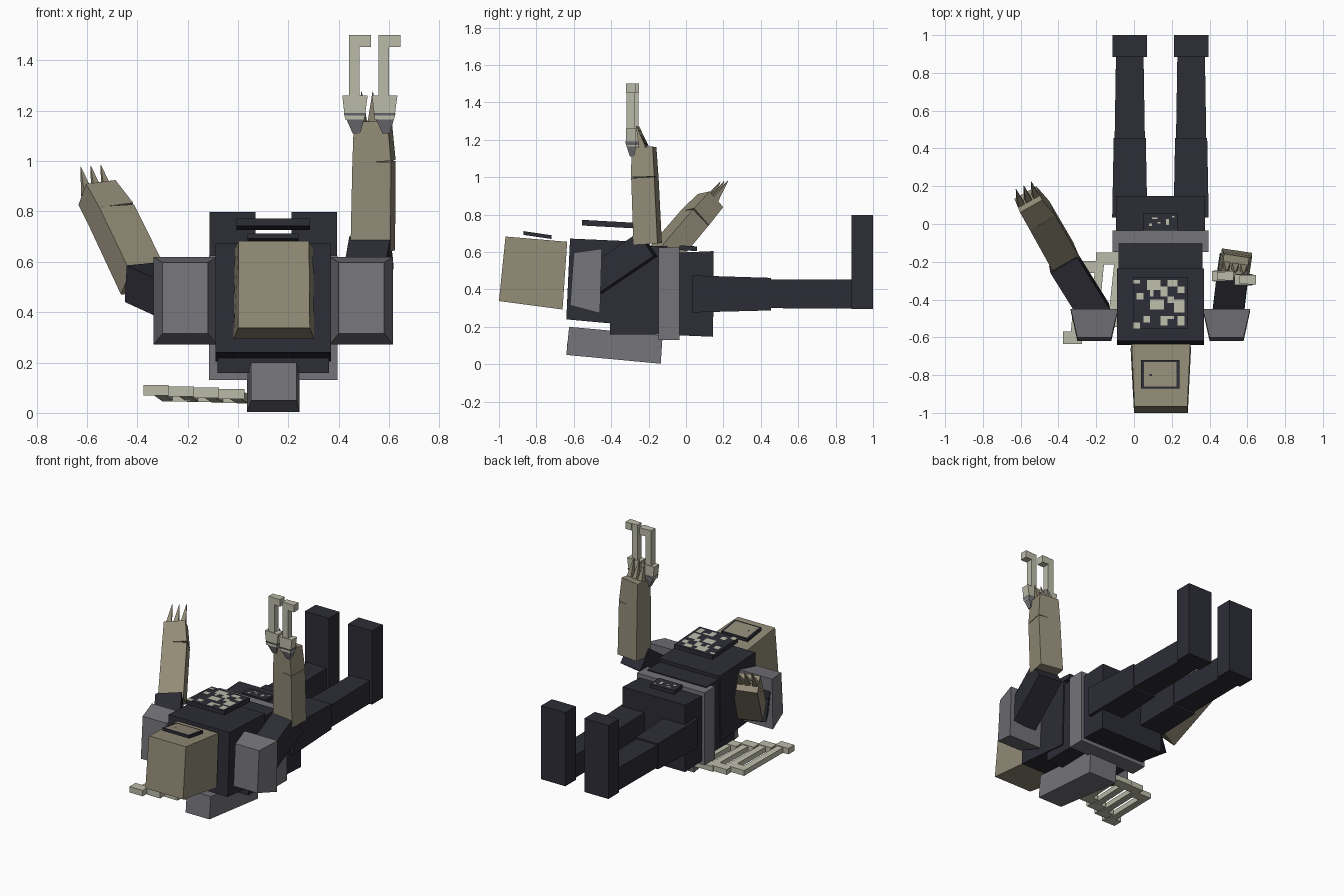
import bpy
from mathutils import Vector

if "Cube" in bpy.data.objects:
    bpy.data.objects.remove(bpy.data.objects["Cube"])


def material(name, rgb):
    m = bpy.data.materials.new(name)
    m.diffuse_color = (*rgb, 1)
    m.use_nodes = True
    m.node_tree.nodes["Principled BSDF"].inputs["Base Color"].default_value = m.diffuse_color
    return m


DARK = material("dark navy cloth", (0.026, 0.026, 0.037))
TAN = material("khaki tan", (0.29, 0.26, 0.185))
GRAY = material("mid gray", (0.175, 0.175, 0.195))
BONE = material("pale bone", (0.50, 0.50, 0.40))
MID = 0.14                                   # body centre line in x
FACES = [(3, 2, 1, 0), (4, 5, 6, 7), (0, 1, 5, 4),
         (1, 2, 6, 5), (2, 3, 7, 6), (3, 0, 4, 7)]


def mesh(name, verts, faces, *mats):
    me = bpy.data.meshes.new(name)
    me.from_pydata([tuple(v) for v in verts], [], faces)
    for m in mats:
        me.materials.append(m)
    ob = bpy.data.objects.new(name, me)
    bpy.context.collection.objects.link(ob)
    return ob


def prism(name, mat, pts):
    """Four side-view corners (y, z, x0, x1), anticlockwise seen from +x."""
    verts = [(p[2], p[0], p[1]) for p in pts] + [(p[3], p[0], p[1]) for p in pts]
    return mesh(name, verts, FACES, mat)


def box(name, mat, x0, x1, y0, y1, z0, z1):
    return prism(name, mat, [(y0, z0, x0, x1), (y1, z0, x0, x1),
                             (y1, z1, x0, x1), (y0, z1, x0, x1)])


def limb(name, mat, a, b, wide, s0, s1):
    """Tapered box from a to b; wide is the width direction, s = (width, depth)."""
    a, b = Vector(a), Vector(b)
    d = (b - a).normalized()
    w = Vector(wide)
    w = (w - d * w.dot(d)).normalized()
    t = d.cross(w)
    verts = [c + w * s[0] / 2 * i + t * s[1] / 2 * j
             for c, s in ((a, s0), (b, s1))
             for i, j in ((-1, -1), (1, -1), (1, 1), (-1, 1))]
    return mesh(name, verts, FACES, mat)


def plate(name, x0, x1, y0, y1, z0, z1, n, spots, mat, thick=0.03):
    """Tilted badge plate: dark slab with a grid top; spots are (col, row, w, h)."""
    verts, faces = [], []
    for j in range(n + 1):
        for i in range(n + 1):
            u, v = i / n, j / n
            verts.append((x0 + (x1 - x0) * u, y0 + (y1 - y0) * v, z0 + (z1 - z0) * v))
    for j in range(n):
        for i in range(n):
            k = j * (n + 1) + i
            faces.append((k, k + 1, k + n + 2, k + n + 1))
    top = len(faces)
    corners = [0, n, (n + 1) ** 2 - 1, n * (n + 1)]
    base = len(verts)
    verts += [Vector(verts[c]) - Vector((0, 0, thick)) for c in corners]
    b = [base, base + 1, base + 2, base + 3]
    faces.append(tuple(reversed(b)))
    for k in range(4):
        m = (k + 1) % 4
        faces.append((b[k], b[m], corners[m], corners[k]))
    ob = mesh(name, verts, faces, DARK, mat)
    for f in range(top):
        i, j = f % n, f // n
        if any(c <= i < c + w and r <= j < r + h for c, r, w, h in spots):
            ob.data.polygons[f].material_index = 1
    return ob


# head
prism("head", TAN, [(-1.0, 0.338, 0.0, 0.285), (-0.66, 0.293, -0.018, 0.302),
                    (-0.635, 0.655, -0.012, 0.298), (-0.965, 0.683, 0.002, 0.282)])
# torso
prism("chest", DARK, [(-0.64, 0.24, -0.09, 0.37), (-0.25, 0.205, -0.09, 0.37),
                      (-0.235, 0.655, -0.09, 0.37), (-0.62, 0.672, -0.09, 0.37)])
box("abdomen", DARK, -0.082, 0.362, -0.405, -0.10, 0.158, 0.632)
box("belt", GRAY, -0.115, 0.395, -0.148, -0.035, 0.13, 0.625)
prism("hips", DARK, [(-0.04, 0.155, -0.095, 0.375), (0.145, 0.147, -0.095, 0.375),
                     (0.148, 0.605, -0.095, 0.375), (-0.04, 0.597, -0.095, 0.375)])

# badge plates floating over head, chest and belt
plate("head_plate", 0.038, 0.24, -0.87, -0.72, 0.712, 0.69, 14,
      [(1, 1, 12, 5), (1, 6, 2, 1), (4, 6, 9, 1), (1, 7, 12, 6)], TAN, 0.02)
plate("chest_plate", -0.005, 0.285, -0.555, -0.28, 0.772, 0.757, 16,
      [(4, 12, 4, 3), (10, 13, 3, 2), (8, 10, 2, 3), (5, 6, 4, 3), (12, 5, 3, 4),
       (8, 1, 2, 3), (0, 0, 2, 2), (13, 1, 2, 3), (1, 9, 2, 2), (10, 8, 2, 2),
       (3, 2, 2, 2), (0, 14, 2, 1), (13, 11, 2, 2), (5, 10, 1, 2), (10, 3, 2, 1)], BONE)
plate("belt_plate", 0.05, 0.23, -0.035, 0.058, 0.636, 0.63, 12,
      [(2, 3, 1, 2), (3, 8, 2, 1), (8, 4, 1, 4), (5, 5, 1, 1), (10, 9, 1, 1)], BONE, 0.025)

# legs and shoulders, mirrored about the body centre line
for side, s in (("left", -1), ("right", 1)):
    c = MID + s * 0.1625

    def leg(y, z, w, o=c):
        return (y, z, o - w, o + w)
    prism(side + "_thigh", DARK, [leg(0.035, 0.277, 0.093), leg(0.455, 0.288, 0.085),
                                  leg(0.455, 0.462, 0.085), leg(0.035, 0.475, 0.093)])
    prism(side + "_shin", DARK, [leg(0.455, 0.30, 0.08), leg(0.89, 0.297, 0.073),
                                 leg(0.89, 0.452, 0.073), leg(0.455, 0.452, 0.08)])
    box(side + "_foot", DARK, c - 0.091, c + 0.091, 0.885, 1.0, 0.295, 0.797)

    def sh(y, z, a, b, s=s):
        return (y, z, *sorted((MID + s * a, MID + s * b)))
    prism(side + "_shoulder_pad", GRAY,
          [sh(-0.62, 0.315, 0.26, 0.44), sh(-0.46, 0.272, 0.225, 0.475),
           sh(-0.45, 0.618, 0.225, 0.475), sh(-0.60, 0.597, 0.26, 0.44)])


def arm(side, shoulder, elbow, bend, hand, wide, lean):
    """Sleeve, two-part forearm and three pointed fingers."""
    limb(side + "_upper_arm", DARK, shoulder, elbow, wide, (0.165, 0.15), (0.165, 0.15))
    limb(side + "_forearm", TAN, bend[0], bend[1], wide, (0.16, 0.13), (0.155, 0.125))
    limb(side + "_hand", TAN, bend[1], hand, wide, (0.155, 0.125), (0.135, 0.115))
    for k in (-1, 0, 1):
        base = Vector(hand) + Vector(wide).normalized() * 0.045 * k
        limb(f"{side}_finger_{k + 2}", TAN, base, base + Vector(lean), wide,
             (0.036, 0.036), (0.002, 0.002))


arm("right", (0.495, -0.50, 0.44), (0.53, -0.205, 0.64),
    ((0.535, -0.205, 0.645), (0.54, -0.22, 1.0)), (0.535, -0.225, 1.16),
    (1, -0.15, 0), (0, -0.035, 0.115))
arm("left", (-0.20, -0.48, 0.44), (-0.375, -0.20, 0.52),
    ((-0.375, -0.175, 0.52), (-0.50, 0.045, 0.78)), (-0.56, 0.13, 0.875),
    (0.89, 0.45, 0.07), (-0.025, 0.075, 0.105))

# hooked claws on the raised right hand
for n, (x, y) in enumerate(((0.44, -0.275), (0.558, -0.295)), 1):
    box(f"claw_{n}_shaft", BONE, x, x + 0.042, y - 0.022, y + 0.022, 1.24, 1.5)
    box(f"claw_{n}_hook", BONE, x + 0.042, x + 0.088, y - 0.025, y + 0.025, 1.452, 1.5)
    prism(f"claw_{n}_base", BONE,
          [(y - 0.027, 1.165, x - 0.015, x + 0.062), (y + 0.027, 1.165, x - 0.015, x + 0.062),
           (y + 0.027, 1.26, x - 0.026, x + 0.075), (y - 0.027, 1.26, x - 0.026, x + 0.075)])
    prism(f"claw_{n}_mount", GRAY,
          [(y - 0.005, 1.11, x + 0.015, x + 0.045), (y + 0.02, 1.11, x + 0.015, x + 0.045),
           (y + 0.03, 1.19, x - 0.02, x + 0.068), (y - 0.03, 1.19, x - 0.02, x + 0.068)])

# back pack under the body
prism("back_pack", GRAY, [(-0.64, 0.05, 0.052, 0.232), (-0.135, 0.003, 0.035, 0.245),
                          (-0.125, 0.155, 0.035, 0.245), (-0.625, 0.2, 0.052, 0.232)])

# comb of hooked bars beside the pack, stepped back one after another
for k in range(4):
    x, y0 = -0.327 + 0.1 * k, -0.605 + 0.045 * k
    y1 = min(y0 + 0.375, -0.178)
    z0, z1 = 0.09 - 0.005 * k, 0.064 - 0.003 * k
    limb(f"comb_bar_{k + 1}", BONE, (x + 0.012, y0, z0), (x + 0.048, y1, z1), (1, 0, 0),
         (0.045, 0.035), (0.045, 0.035))
    box(f"comb_front_hook_{k + 1}", BONE, x - 0.048, x + 0.052, y0 - 0.03, y0 + 0.035,
        z0 - 0.02, z0 + 0.02)
    box(f"comb_back_hook_{k + 1}", BONE, x + 0.026, x + 0.138, y1 - 0.03, y1 + 0.033,
        z1 - 0.018, z1 + 0.018)
